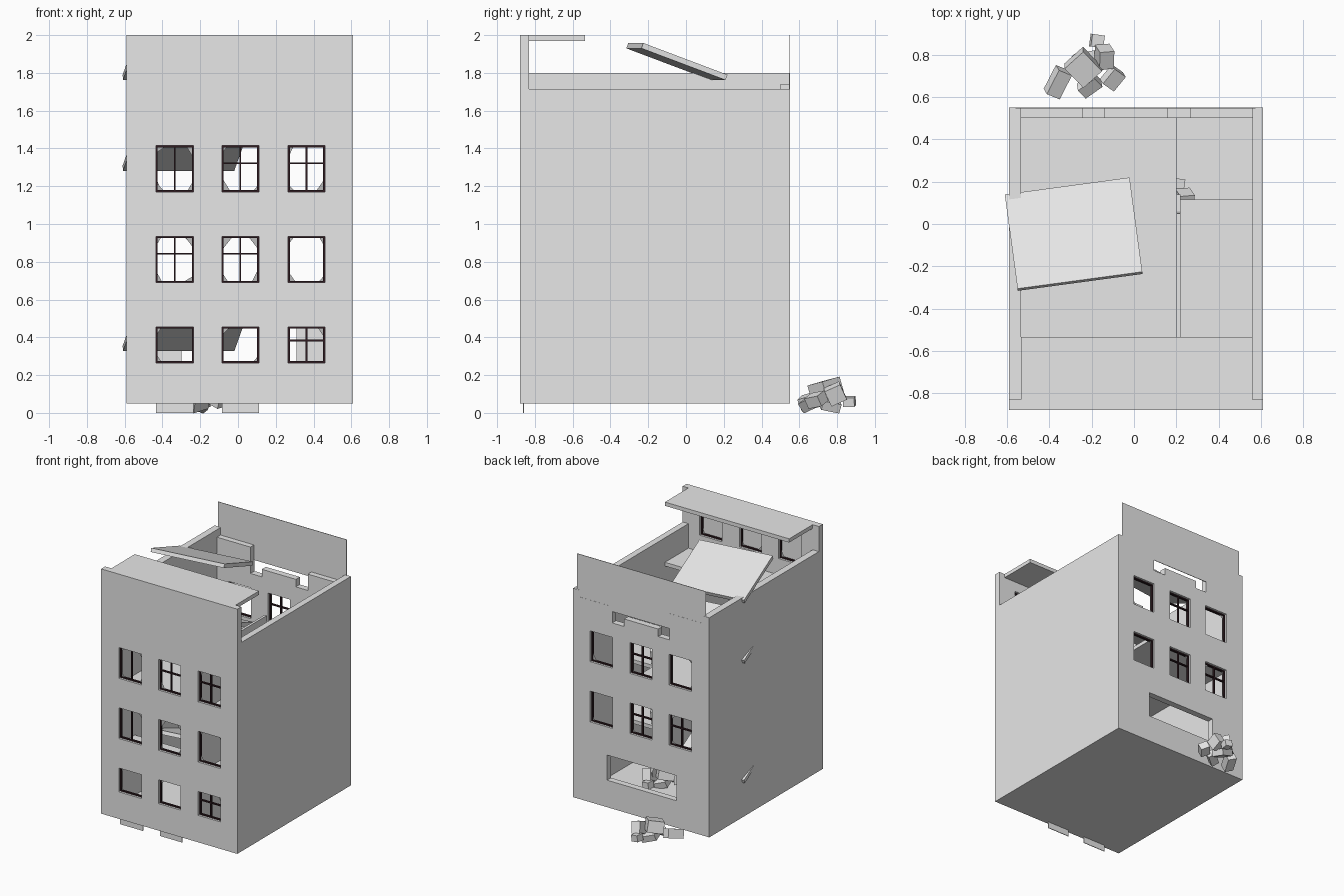
import bpy, bmesh, math, random
from mathutils import Matrix, Vector, Euler

random.seed(4)
cube = bpy.data.objects.get("Cube")
if cube:
    bpy.data.objects.remove(cube)


def material(name, rgb):
    m = bpy.data.materials.new(name)
    m.use_nodes = True
    m.diffuse_color = (*rgb, 1)
    m.node_tree.nodes["Principled BSDF"].inputs["Base Color"].default_value = (*rgb, 1)
    return m


CONCRETE = material("concrete grey", (0.8, 0.8, 0.8))
FRAME = material("dark frame", (0.03, 0.012, 0.016))
GLASS = material("dusty glass", (0.5, 0.5, 0.5))


def finish(name, bm, mat):
    mesh = bpy.data.meshes.new(name)
    bm.to_mesh(mesh)
    bm.free()
    mesh.materials.append(mat)
    obj = bpy.data.objects.new(name, mesh)
    bpy.context.collection.objects.link(obj)
    return obj


def add_box(bm, x0, x1, y0, y1, z0, z1):
    mat = Matrix.Translation(((x0 + x1) / 2, (y0 + y1) / 2, (z0 + z1) / 2))
    bmesh.ops.create_cube(bm, size=1, matrix=mat @ Matrix.Diagonal((x1 - x0, y1 - y0, z1 - z0, 1)))


def add_block(bm, centre, size, turn):
    mat = Matrix.Translation(centre) @ Euler([math.radians(a) for a in turn]).to_matrix().to_4x4()
    bmesh.ops.create_cube(bm, size=1, matrix=mat @ Matrix.Diagonal((*size, 1)))


def box(name, *bounds):
    bm = bmesh.new()
    add_box(bm, *bounds)
    return finish(name, bm, CONCRETE)


def pierced_wall(name, x0, x1, z0, z1, y0, y1, holes):
    """Grid of faces with rectangular holes left out, thickened along y."""
    xs = sorted({x0, x1} | {v for h in holes for v in h[:2]})
    zs = sorted({z0, z1} | {v for h in holes for v in h[2:]})
    bm = bmesh.new()
    for a, b in zip(xs, xs[1:]):
        for c, d in zip(zs, zs[1:]):
            mx, mz = (a + b) / 2, (c + d) / 2
            if any(h[0] < mx < h[1] and h[2] < mz < h[3] for h in holes):
                continue
            bm.faces.new([bm.verts.new((x, y0, z)) for x, z in ((a, c), (b, c), (b, d), (a, d))])
    bmesh.ops.remove_doubles(bm, verts=bm.verts, dist=0.0005)
    obj = finish(name, bm, CONCRETE)
    mod = obj.modifiers.new("thickness", "SOLIDIFY")
    mod.thickness = y1 - y0
    mod.offset = -1
    return obj


# Window layout
COLS = [(-0.435, -0.235), (-0.085, 0.11), (0.265, 0.46)]
ROWS = [(0.265, 0.455), (0.69, 0.935), (1.17, 1.415), (1.65, 1.89)]
X0, X1, Y0, Y1 = -0.59, 0.61, -0.88, 0.55
IN0, IN1 = -0.535, 0.56

# Front wall, with the top row of windows closed from outside
pierced_wall("front_wall", X0, X1, 0.05, 2.0, Y0, -0.83, [c + r for r in ROWS for c in COLS])
bm = bmesh.new()
for c in COLS:
    add_box(bm, *c, Y0, Y0 + 0.006, *ROWS[3])
finish("closed_window_plates", bm, CONCRETE)

# Side walls and base
box("right_wall", X0, IN0, -0.83, Y1, 0.05, 1.80)
box("left_wall", IN1, X1, -0.83, Y1, 0.05, 1.715)
box("base", X0, X1, Y0, Y1, 0.05, 0.08)

# Back wall with broken top edge, and the thin facing above it
broken = [(-0.24, -0.14, 1.53, 1.74), (-0.14, 0.16, 1.59, 1.74),
          (0.16, 0.265, 1.53, 1.74), (0.265, IN1, 1.66, 1.74)]
opening = (-0.30, 0.31, 0.265, 0.465)
pierced_wall("back_wall", IN0, IN1, 0.05, 1.74, 0.50, Y1,
             [c + r for r in ROWS[1:3] for c in COLS] + broken + [opening])
box("back_upper_facing", -0.56, 0.575, Y1 - 0.005, Y1 - 0.001, 1.62, 2.0)

# Door plates showing under the front
for i, c in enumerate(COLS[:2]):
    box(f"door_plate_{i + 1}", *c, -0.862, -0.857, 0.0, 0.05)

# Floors and what is left of the roof
bm = bmesh.new()
for top in (0.56, 1.04, 1.52, 2.0):
    add_box(bm, IN0, IN1, -0.832, -0.535, top - 0.03, top)
for top in (0.56, 1.04):
    add_box(bm, 0.2, IN1, -0.535, 0.115, top - 0.03, top)
add_box(bm, IN0, 0.2, -0.535, 0.50, 1.01, 1.04)
finish("floors", bm, CONCRETE)

# Broken partition on each storey
bm = bmesh.new()
for z in (0.08, 0.56, 1.04):
    h = 0.45
    profile = [(-0.83, 0), (0.115, 0), (0.14, 0.12), (0.06, 0.25), (0.05, h), (-0.83, h)]
    face = bm.faces.new([bm.verts.new((0.2, y, z + dz)) for y, dz in profile])
    ext = bmesh.ops.extrude_face_region(bm, geom=[face])
    bmesh.ops.translate(bm, vec=(0.02, 0, 0),
                        verts=[v for v in ext["geom"] if isinstance(v, bmesh.types.BMVert)])
bmesh.ops.recalc_face_normals(bm, faces=bm.faces)
finish("partitions", bm, CONCRETE)

# Fallen slabs
for name, drop in (("roof", 0), ("upper", 0.48), ("lower", 1.435)):
    bm = bmesh.new()
    add_block(bm, (-0.285, -0.048, 1.86 - drop), (0.595, 0.48, 0.03), (-20.5, 0, 7.7))
    finish(f"fallen_{name}_slab", bm, CONCRETE)

# Rubble pile, outside and inside
PILE = [((-0.24, 0.74, 0.125), (0.12, 0.13, 0.09), (12, -10, 42)),
        ((-0.36, 0.67, 0.065), (0.07, 0.13, 0.07), (15, 20, -22)),
        ((-0.14, 0.79, 0.10), (0.07, 0.09, 0.09), (25, 15, 5)),
        ((-0.175, 0.865, 0.06), (0.06, 0.06, 0.05), (0, 10, -8)),
        ((-0.10, 0.69, 0.07), (0.07, 0.09, 0.06), (10, 25, -35)),
        ((-0.21, 0.655, 0.05), (0.10, 0.06, 0.06), (30, -15, 35)),
        ((-0.22, 0.76, 0.05), (0.12, 0.10, 0.05), (-12, 20, 10))]
for name, shift in (("outside", (0, 0, 0)), ("inside", (0.38, -0.68, 0.06))):
    bm = bmesh.new()
    for centre, size, turn in PILE:
        add_block(bm, Vector(centre) + Vector(shift), size, turn)
    finish(f"rubble_{name}", bm, CONCRETE)

# Window frames and broken glass: V upright bar, C cross, - empty
frames, shards = bmesh.new(), bmesh.new()
W, D = 0.009, 0.008


def window(col, row, y, bars):
    (a, b), (c, d) = col, row
    ya, yb = y - D, y + D
    for x in (a, b - W):
        add_box(frames, x, x + W, ya, yb, c, d)
    for z in (c, d - W):
        add_box(frames, a, b, ya, yb, z, z + W)
    if bars in "VC":
        add_box(frames, (a + b - W) / 2, (a + b + W) / 2, ya, yb, c, d)
    if bars == "C":
        mid = c + (d - c) * 0.62
        add_box(frames, a, b, ya, yb, mid - W / 2, mid + W / 2)
    for x, sx in ((a, 1), (b, -1)):
        for z, sz in ((c, 1), (d, -1)):
            if random.random() < 0.6:
                w, h = random.uniform(0.03, 0.06), random.uniform(0.03, 0.08)
                shards.faces.new([shards.verts.new(p) for p in
                                  ((x, y, z), (x + sx * w, y, z), (x, y, z + sz * h))])


for row, kinds in zip(ROWS, ("--C", "V--", "VCC", "---")):
    for col, kind in zip(COLS, kinds):
        window(col, row, -0.855, kind)
for row, kinds in zip(ROWS[1:3], ("CC-", "-C-")):
    for col, kind in zip(COLS, kinds):
        window(col, row, 0.525, kind)
finish("window_frames", frames, FRAME)
finish("glass_shards", shards, GLASS)
